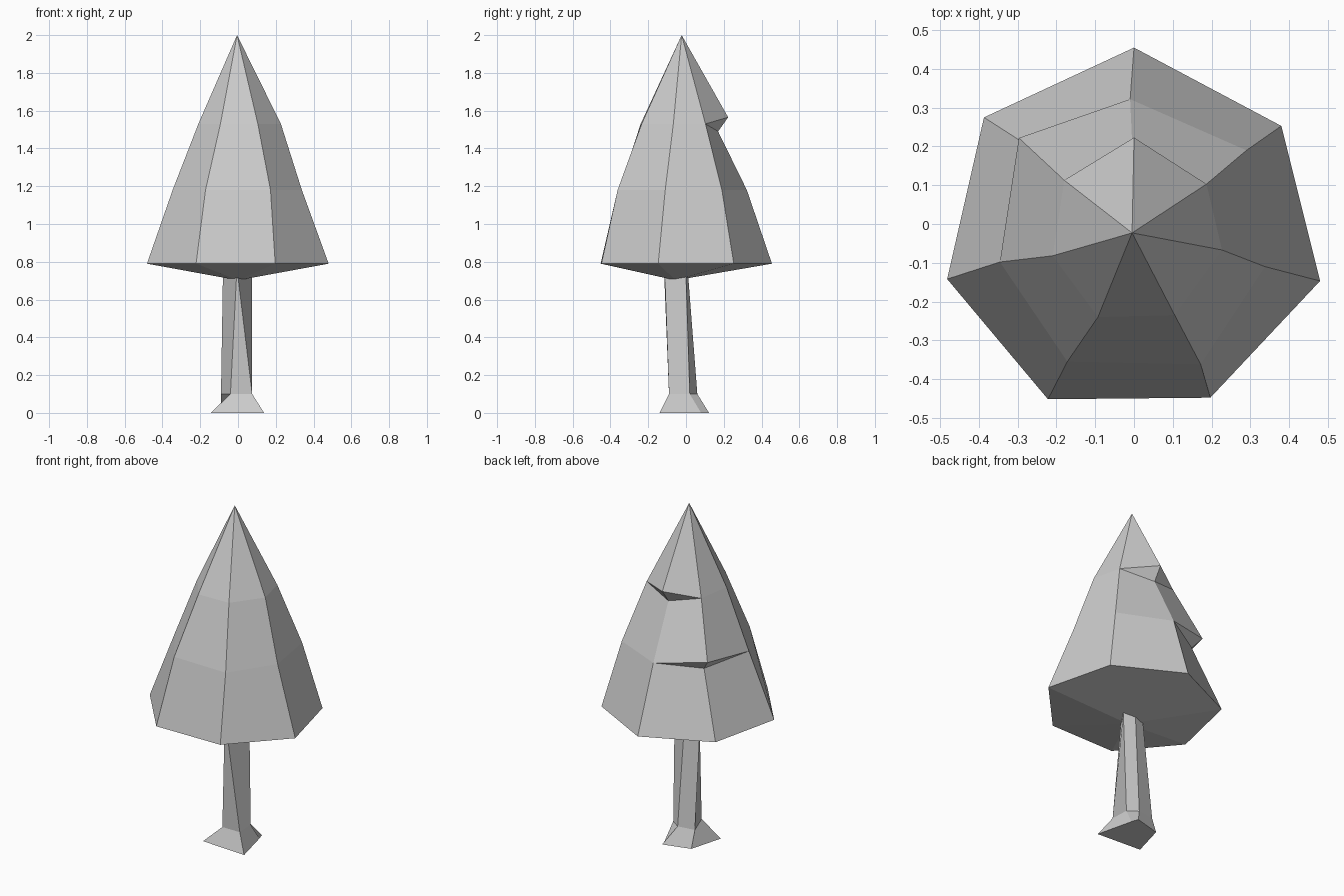
import bpy, bmesh

if "Cube" in bpy.data.objects:
    bpy.data.objects.remove(bpy.data.objects["Cube"])


def loft(name, rings):
    """Skin rings of points; matching points that coincide collapse to triangles."""
    bm = bmesh.new()
    n = len(rings[0])
    vs = [[bm.verts.new(p) for p in r] for r in rings]
    for a, b in zip(vs, vs[1:]):
        for i in range(n):
            j = (i + 1) % n
            bm.faces.new((a[i], a[j], b[j], b[i]))
    bm.faces.new(vs[0])
    bm.faces.new(vs[-1])
    bmesh.ops.remove_doubles(bm, verts=bm.verts, dist=0.0005)
    bmesh.ops.recalc_face_normals(bm, faces=bm.faces)
    mesh = bpy.data.meshes.new(name)
    bm.to_mesh(mesh)
    bm.free()
    ob = bpy.data.objects.new(name, mesh)
    bpy.context.collection.objects.link(ob)


def ring(z, pts):
    return [(x, y, z) for x, y in pts]


# Foliage: irregular seven-sided cone, starting at the back corner
upper = ring(1.53, [(0, .225), (.187, .103), (.227, -.067), (.105, -.235),
                    (-.093, -.24), (-.21, -.082), (-.18, .113)])
middle = ring(1.18, [(-.01, .322), (.29, .19), (.338, -.11), (.172, -.362),
                     (-.172, -.355), (-.346, -.098), (-.297, .222)])
base = ring(.79, [(0, .455), (.38, .253), (.48, -.147), (.197, -.448),
                  (-.222, -.452), (-.482, -.142), (-.387, .275)])

# Two small overhanging notches, each made by tucking one corner in
upper_under, middle_under = list(upper), list(middle)
upper[0], upper_under[0] = (0, .223, 1.565), (-.003, .17, 1.49)
middle[6], middle_under[6] = (-.297, .222, 1.22), (-.25, .187, 1.16)

# Join to the tip and the shallow underside point
cone = [upper, upper_under, middle, middle_under, base]


def foliage():
    bm = bmesh.new()
    vs = [[bm.verts.new(p) for p in r] for r in cone]
    tip, under = bm.verts.new((-.005, -.023, 2)), bm.verts.new((0, -.055, .702))
    for i in range(7):
        j = (i + 1) % 7
        bm.faces.new((tip, vs[0][j], vs[0][i]))
        bm.faces.new((under, vs[-1][i], vs[-1][j]))
        for a, b in zip(vs, vs[1:]):
            bm.faces.new((a[i], a[j], b[j], b[i]))
    bmesh.ops.remove_doubles(bm, verts=bm.verts, dist=0.0005)
    bmesh.ops.recalc_face_normals(bm, faces=bm.faces)
    mesh = bpy.data.meshes.new("foliage")
    bm.to_mesh(mesh)
    bm.free()
    bpy.context.collection.objects.link(bpy.data.objects.new("foliage", mesh))


foliage()

# Trunk: five-sided, flaring out at the foot
loft("trunk", [
    ring(0, [(-.145, -.122), (.138, -.14), (.085, .08), (.072, .122), (-.09, .078)]),
    ring(.1, [(-.04, -.09), (.075, -.09), (.07, .02), (.013, .06), (-.09, .045)]),
    ring(.72, [(-.008, -.115), (0, -.112), (.075, .0), (0, .012), (-.08, -.02)]),
])
